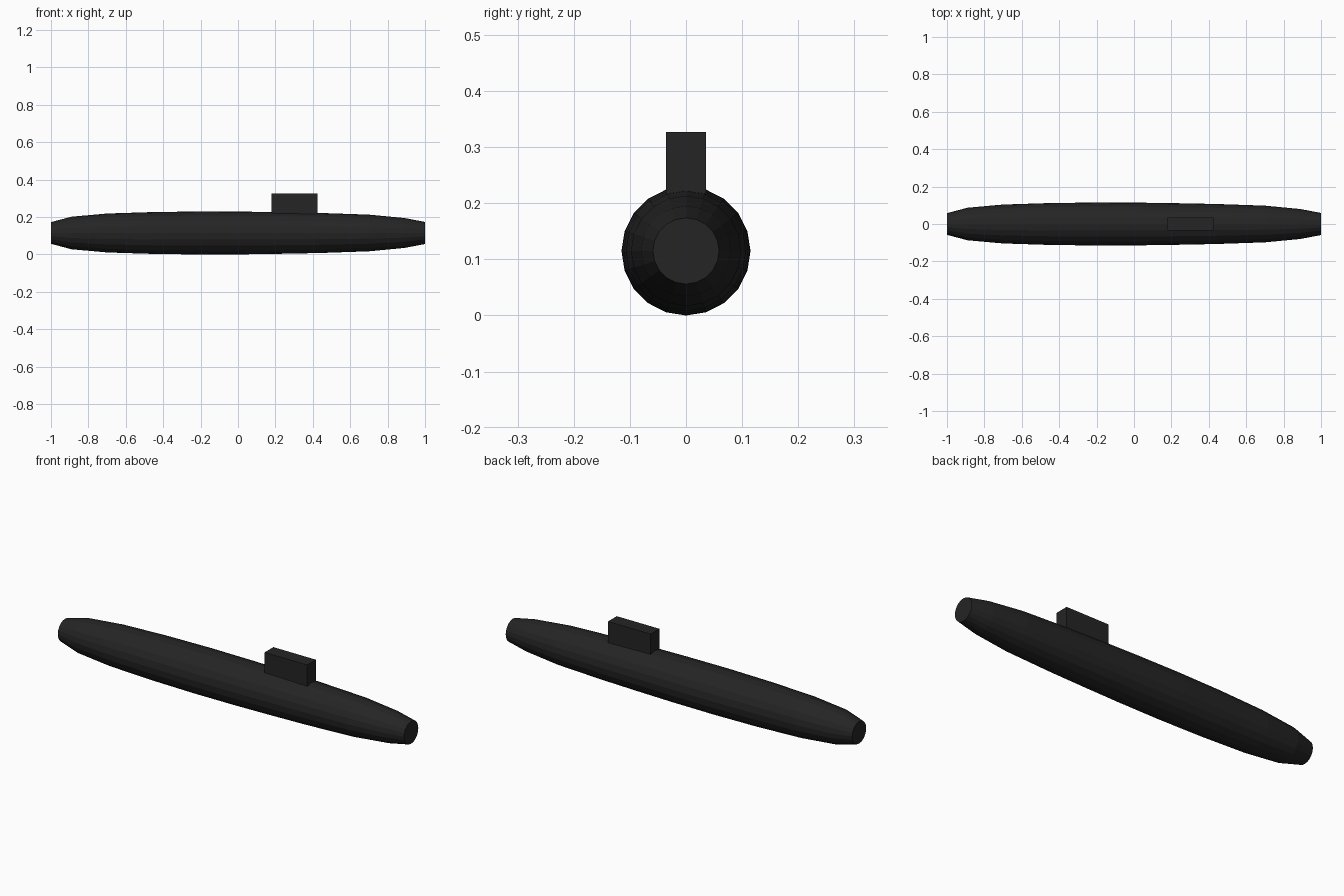
import bpy, bmesh, math

cube = bpy.data.objects.get("Cube")
if cube:
    bpy.data.objects.remove(cube, do_unlink=True)

# One matte black for the whole boat
black = bpy.data.materials.new("matte_black")
black.use_nodes = True
colour = (0.018, 0.018, 0.018, 1)
black.diffuse_color = colour
black.node_tree.nodes["Principled BSDF"].inputs["Base Color"].default_value = colour


def finish(name, bm):
    bmesh.ops.recalc_face_normals(bm, faces=bm.faces)
    mesh = bpy.data.meshes.new(name)
    bm.to_mesh(mesh)
    bm.free()
    mesh.materials.append(black)
    obj = bpy.data.objects.new(name, mesh)
    bpy.context.collection.objects.link(obj)
    return obj


# Hull: rings of 20 sides along x, flat caps at bow and stern
SIDES = 20
AXIS_Z = 0.115
profile = [(-1, 0.058), (-0.89, 0.087), (-0.7, 0.104), (-0.45, 0.112),
           (-0.2, 0.115), (0.04, 0.114), (0.24, 0.111), (0.44, 0.107),
           (0.7, 0.098), (0.89, 0.08), (1, 0.059)]
bm = bmesh.new()
rings = []
for x, r in profile:
    angles = [2 * math.pi * i / SIDES for i in range(SIDES)]
    rings.append([bm.verts.new((x, r * math.cos(a), AXIS_Z + r * math.sin(a)))
                  for a in angles])
for a, b in zip(rings, rings[1:]):
    for i in range(SIDES):
        j = (i + 1) % SIDES
        bm.faces.new((a[i], a[j], b[j], b[i]))
bm.faces.new(rings[0])
bm.faces.new(rings[-1])
finish("hull", bm)

# Sail: plain box rising out of the deck toward the bow
bm = bmesh.new()
bmesh.ops.create_cube(bm, size=1)
bmesh.ops.scale(bm, vec=(0.246, 0.072, 0.127), verts=bm.verts)
bmesh.ops.translate(bm, vec=(0.302, 0, 0.2635), verts=bm.verts)
finish("sail", bm)
